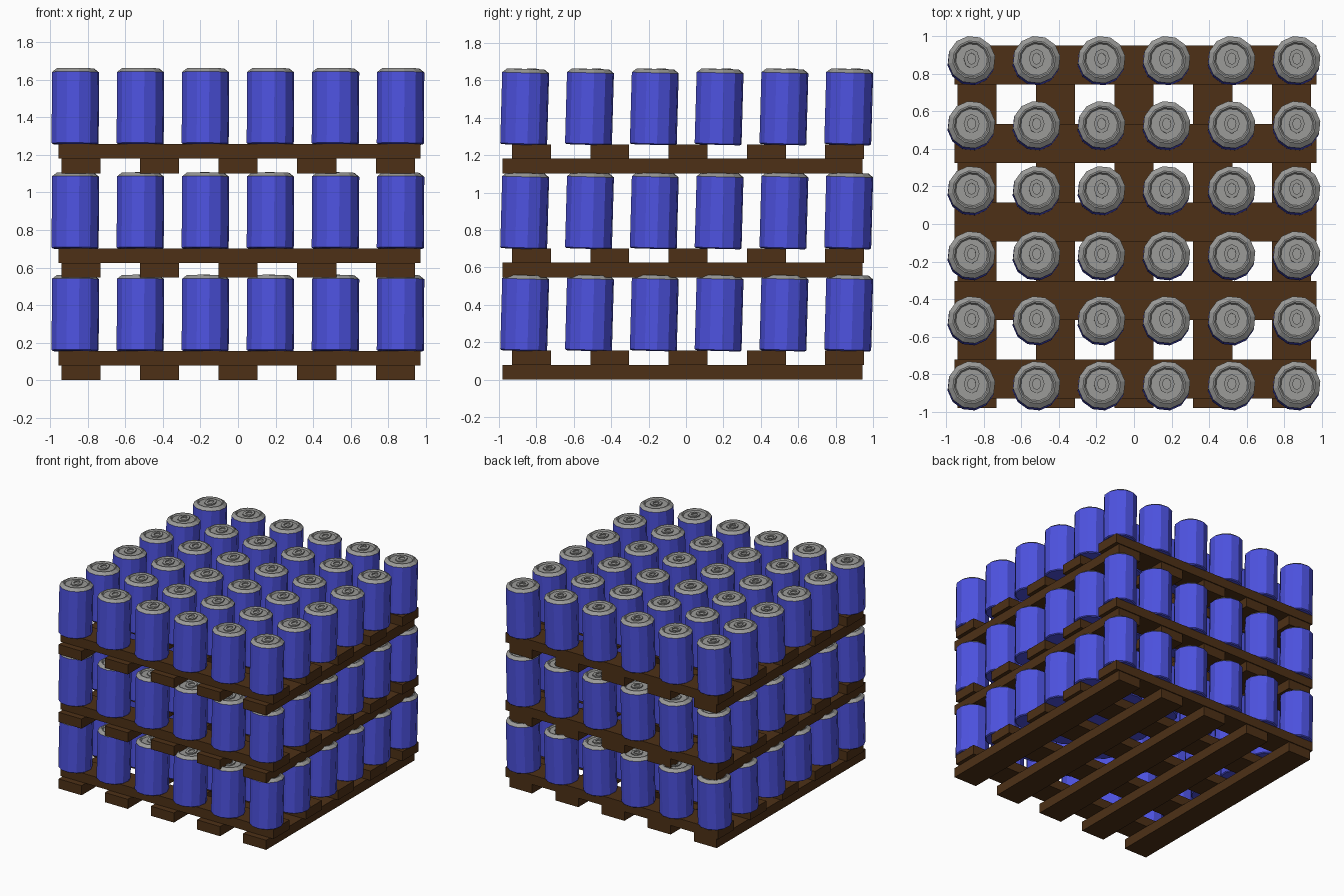
import bpy, bmesh, math
from mathutils import Matrix

if "Cube" in bpy.data.objects:
    bpy.data.objects.remove(bpy.data.objects["Cube"])

SIDES = 12
R = 0.127


def material(name, rgb):
    m = bpy.data.materials.new(name)
    m.diffuse_color = (*rgb, 1)
    m.use_nodes = True
    m.node_tree.nodes["Principled BSDF"].inputs["Base Color"].default_value = m.diffuse_color
    return m


wood = material("wood", (0.075, 0.03, 0.008))
blue = material("blue_paint", (0.075, 0.085, 0.75))
metal = material("lid_metal", (0.32, 0.32, 0.31))


def place(name, mesh, loc, rot=(0, 0, 0)):
    ob = bpy.data.objects.new(name, mesh)
    ob.location, ob.rotation_euler = loc, rot
    bpy.context.collection.objects.link(ob)


def box_mesh(name, size):
    bm = bmesh.new()
    bmesh.ops.create_cube(bm, size=1, matrix=Matrix.Diagonal((*size, 1)))
    me = bpy.data.meshes.new(name)
    bm.to_mesh(me)
    bm.free()
    me.materials.append(wood)
    return me


def lathe(bm, profile, lid_from):
    # profile of (radius, z) rings, capped at both ends
    rings = []
    for r, z in profile:
        rings.append([bm.verts.new((r * math.cos(a), r * math.sin(a), z))
                      for a in (2 * math.pi * (k + 0.3) / SIDES for k in range(SIDES))])
    for i in range(len(rings) - 1):
        for k in range(SIDES):
            n = (k + 1) % SIDES
            f = bm.faces.new((rings[i][k], rings[i][n], rings[i + 1][n], rings[i + 1][k]))
            f.material_index = int(i >= lid_from)
    bm.faces.new(rings[0][::-1])
    bm.faces.new(rings[-1]).material_index = 1


def pull_tab(bm, z0, z1):
    # flat ring with a hole, tilted up at its rear end
    n = 8
    loops = []
    for rx, ry, top in ((0.042, 0.052, 0), (0.042, 0.052, 1), (0.022, 0.03, 1), (0.022, 0.03, 0)):
        loop = []
        for k in range(n):
            a = 2 * math.pi * k / n
            y = ry * math.sin(a)
            loop.append(bm.verts.new((rx * math.cos(a), y + 0.005,
                                      (z1 if top else z0) + 0.08 * y)))
        loops.append(loop)
    for i in range(4):
        p, q = loops[i], loops[(i + 1) % 4]
        for k in range(n):
            m = (k + 1) % n
            bm.faces.new((p[k], p[m], q[m], q[k])).material_index = 1


def can_mesh():
    bm = bmesh.new()
    lathe(bm, [(R - 0.008, 0), (R, 0.006), (R, 0.385),
               (R - 0.026, 0.405), (R - 0.034, 0.405), (R - 0.042, 0.394)], 2)
    pull_tab(bm, 0.396, 0.406)
    me = bpy.data.meshes.new("can")
    bm.to_mesh(me)
    bm.free()
    me.materials.append(blue)
    me.materials.append(metal)
    return me


runner = box_mesh("runner", (0.208, 1.925, 0.079))
slat = box_mesh("slat", (1.93, 0.208, 0.077))
can = can_mesh()

# three stacked layers, each a pallet of crossed boards carrying 6 x 6 cans
for level, z in enumerate((0, 0.546, 1.102)):
    for i in range(5):
        place(f"runner_{level}_{i}", runner, (-0.836 + 0.4185 * i, -0.018, z + 0.0395))
        place(f"slat_{level}_{i}", slat, (0.008, -0.826 + 0.4185 * i, z + 0.117))
    for i in range(6):
        for j in range(6):
            place(f"can_{level}_{i}_{j}", can,
                  (-0.868 + 0.3465 * i, -0.868 + 0.3465 * j, z + 0.154),
                  (math.radians(-1.6), math.radians(0.4), 0))
